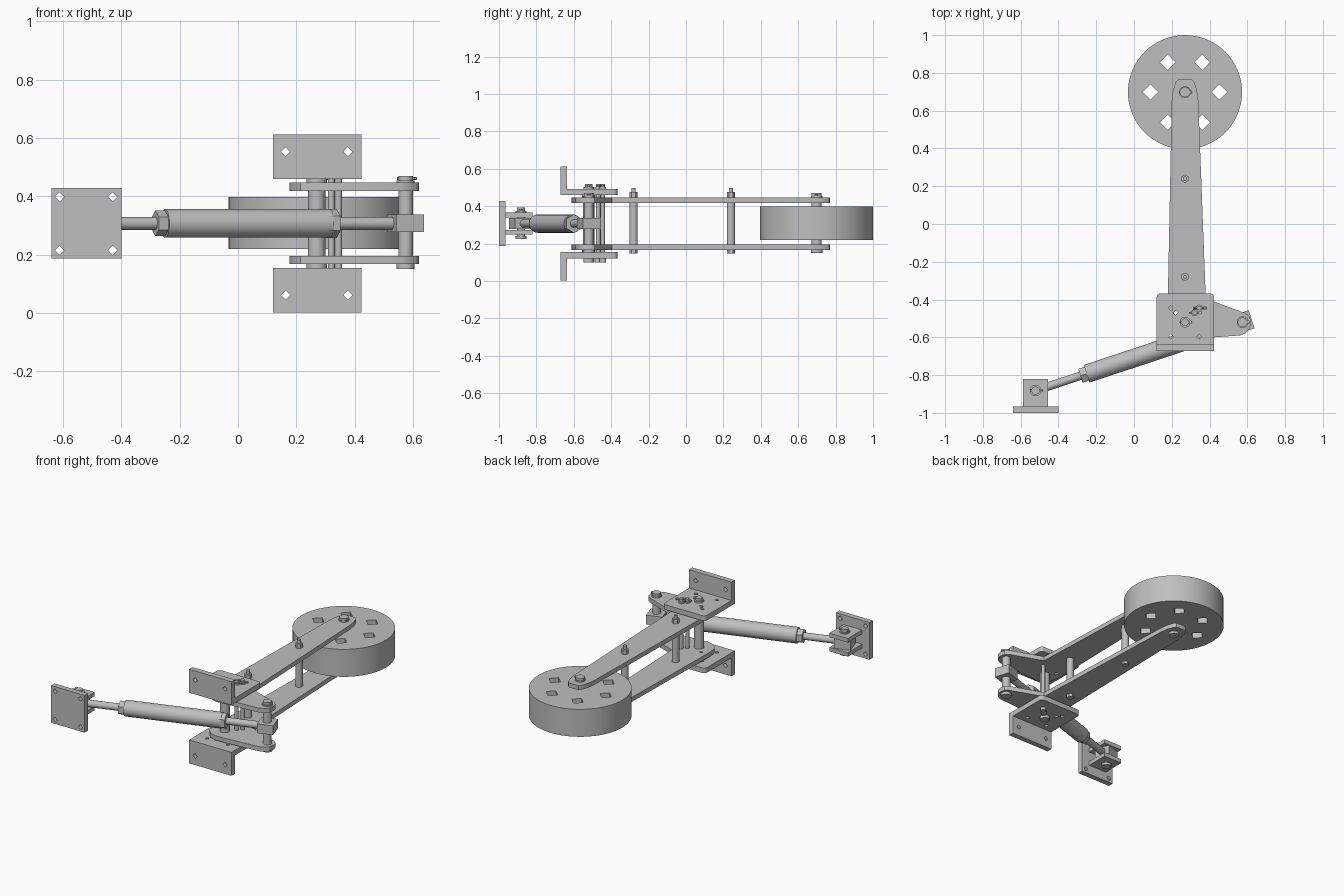
import bpy, bmesh
from math import pi, cos, sin, atan2, hypot, radians
from mathutils import Matrix, Vector

cube = bpy.data.objects.get("Cube")
if cube:
    bpy.data.objects.remove(cube)

steel = bpy.data.materials.new("plain_steel")
STEEL = (0.52, 0.52, 0.52, 1)
steel.diffuse_color = STEEL
steel.use_nodes = True
steel.node_tree.nodes["Principled BSDF"].inputs["Base Color"].default_value = STEEL

MID = 0.307                     # height of the mirror plane
DOWN = Matrix.Translation((0, 0, 2 * MID)) @ Matrix.Diagonal((1, 1, -1, 1))
UPRIGHT = Matrix.Rotation(pi / 2, 4, 'X')


def finish(name, bm, matrix=Matrix()):
    """Place the mesh, shade it and link it."""
    bm.transform(matrix)
    bmesh.ops.recalc_face_normals(bm, faces=bm.faces)
    me = bpy.data.meshes.new(name)
    bm.to_mesh(me)
    bm.free()
    me.materials.append(steel)
    ob = bpy.data.objects.new(name, me)
    bpy.context.collection.objects.link(ob)
    bpy.ops.object.select_all(action='DESELECT')
    ob.select_set(True)
    bpy.context.view_layer.objects.active = ob
    bpy.ops.object.shade_smooth_by_angle(angle=radians(30))
    return ob


def ring(x, y, r, n):
    return [(x + r * cos(2 * pi * i / n), y + r * sin(2 * pi * i / n)) for i in range(n)]


def plate(name, outline, z0, z1, holes=(), hole_r=0.016, matrix=Matrix()):
    """Flat plate from an outline, with four-sided holes cut through."""
    cu = bpy.data.curves.new(name, 'CURVE')
    cu.dimensions = '2D'
    cu.fill_mode = 'BOTH'
    cu.extrude = (z1 - z0) / 2
    for loop in [outline] + [ring(x, y, hole_r, 4) for x, y in holes]:
        sp = cu.splines.new('POLY')
        sp.points.add(len(loop) - 1)
        for p, (x, y) in zip(sp.points, loop):
            p.co = (x, y, 0, 1)
        sp.use_cyclic_u = True
    tmp = bpy.data.objects.new(name, cu)
    me = bpy.data.meshes.new_from_object(tmp)
    bm = bmesh.new()
    bm.from_mesh(me)
    bmesh.ops.remove_doubles(bm, verts=bm.verts, dist=1e-5)
    bpy.data.objects.remove(tmp)
    bpy.data.curves.remove(cu)
    bpy.data.meshes.remove(me)
    return finish(name, bm, matrix @ Matrix.Translation((0, 0, (z0 + z1) / 2)))


def rect(x0, x1, y0, y1, r=0.0):
    """Rectangle outline whose far (+y) corners are rounded by r."""
    pts = [(x0, y0), (x1, y0)]
    if not r:
        return pts + [(x1, y1), (x0, y1)]
    for cx, start in ((x1 - r, 0), (x0 + r, pi / 2)):
        pts += [(cx + r * cos(start + i * pi / 8), y1 - r + r * sin(start + i * pi / 8))
                for i in range(5)]
    return pts


def rod(name, a, b, r, sides=24):
    """Cylinder or prism between two points."""
    a, b = Vector(a), Vector(b)
    d = b - a
    bm = bmesh.new()
    bmesh.ops.create_cone(bm, cap_ends=True, segments=sides, radius1=r, radius2=r, depth=d.length)
    return finish(name, bm, Matrix.Translation((a + b) / 2) @ d.to_track_quat('Z', 'Y').to_matrix().to_4x4())


def post(name, x, y, z0, z1, r, sides=24):
    return rod(name, (x, y, z0), (x, y, z1), r, sides)


def cotter(name, x, y, z):
    """Split pin through the end of a pin, with a small eye."""
    rod(name, (x - 0.03, y, z), (x + 0.038, y, z), 0.005, 8)
    post(name + "_eye", x + 0.03, y, z - 0.004, z + 0.004, 0.009, 8)


# Wheel with six openings
WX, WY = 0.27, 0.698
plate("wheel", ring(WX, WY, 0.302, 64), 0.22, 0.398,
      ring(WX, WY, 0.183, 6), 0.041)

# Cranked swing arms and angle brackets, mirrored top and bottom
arm_outline = [(0.177, -0.5), (0.2, 0.66), (0.207, 0.71), (0.22, 0.75), (0.235, 0.766),
               (0.27, 0.769), (0.305, 0.766), (0.32, 0.75), (0.333, 0.71), (0.34, 0.66),
               (0.38, -0.395), (0.59, -0.472), (0.612, -0.49), (0.62, -0.52),
               (0.612, -0.555), (0.59, -0.578), (0.56, -0.59), (0.27, -0.611),
               (0.215, -0.595), (0.185, -0.555)]
for side, m in (("upper", Matrix()), ("lower", DOWN)):
    plate(side + "_swing_arm", arm_outline, 0.418, 0.447, [(0.22, -0.47)], 0.012, m)
    plate(side + "_bracket_shelf", rect(0.12, 0.424, -0.67, -0.367, 0.022), 0.46, 0.493,
          [(0.195, -0.445), (0.22, -0.47), (0.195, -0.595), (0.345, -0.595)], 0.013, m)
    plate(side + "_bracket_flange", rect(0.12, 0.424, 0.46, 0.612), 0.637, 0.672,
          [(0.163, 0.553), (0.377, 0.553)], 0.016, m @ UPRIGHT)
    plate(side + "_pivot_washer", ring(0.27, -0.52, 0.035, 24), 0.447, 0.46, matrix=m)

# Main pivot pin
post("pivot_tube", 0.27, -0.52, 0.155, 0.46, 0.03)
post("pivot_pin", 0.27, -0.52, 0.1, 0.52, 0.02)
post("pivot_pin_head", 0.27, -0.52, 0.1, 0.12, 0.028)
post("pivot_pin_washer", 0.27, -0.52, 0.493, 0.503, 0.028)
cotter("pivot_cotter", 0.27, -0.52, 0.51)

# Two slim stop pins beside the pivot
for i, (x, y) in enumerate(((0.32, -0.47), (0.345, -0.445)), 1):
    n = f"stop_pin_{i}"
    post(n, x, y, 0.1, 0.52, 0.012, 16)
    post(n + "_head", x, y, 0.1, 0.12, 0.018, 16)
    post(n + "_washer", x, y, 0.493, 0.503, 0.018, 16)
    cotter(n + "_cotter", x, y, 0.51)

# Spacer tubes between the arms, bolted through
for n, y in (("front_spacer", -0.28), ("rear_spacer", 0.24)):
    post(n, 0.27, y, 0.195, 0.418, 0.022)
    post(n + "_bolt", 0.27, y, 0.147, 0.497, 0.011, 16)
    post(n + "_bolt_head", 0.27, y, 0.147, 0.166, 0.022, 6)
    post(n + "_nut", 0.27, y, 0.447, 0.475, 0.022, 6)

# Wheel axle and crank pin share one design
for n, x, y, r in (("axle", WX, WY, 0.027), ("crank_pin", 0.575, -0.52, 0.025)):
    post(n, x, y, 0.152, 0.47, r)
    post(n + "_head", x, y, 0.15, 0.167, 0.031)
    post(n + "_washer", x, y, 0.447, 0.455, 0.031)
    cotter(n + "_cotter", x, y, 0.461)

# Wall clevis
plate("clevis_base", rect(-0.64, -0.4, 0.187, 0.428), 0.965, 1.0,
      [(x, z) for x in (-0.612, -0.43) for z in (0.215, 0.398)], 0.016, UPRIGHT)
for side, m in (("upper", Matrix()), ("lower", DOWN)):
    plate(side + "_clevis_tab", rect(-0.587, -0.455, -0.966, -0.82), 0.34, 0.366, matrix=m)
CX, CY = -0.521, -0.882
post("clevis_pin", CX, CY, 0.225, 0.392, 0.022)
post("clevis_pin_head", CX, CY, 0.225, 0.24, 0.03)
post("clevis_pin_washer", CX, CY, 0.366, 0.374, 0.03)
cotter("clevis_cotter", CX, CY, 0.382)

# Strut from the clevis to the crank pin
dx, dy = 0.575 - CX, -0.52 - CY
length = hypot(dx, dy)
turn = Matrix.Translation((CX, CY, MID)) @ Matrix.Rotation(atan2(dy, dx), 4, 'Z')
for n, a, b, r, sides in (("strut_rod", 0, length, 0.022, 24),
                          ("barrel", 0.285, 0.88, 0.049, 32),
                          ("outer_gland", 0.25, 0.3, 0.044, 6),
                          ("inner_gland", 0.865, 0.905, 0.05, 6)):
    rod(n, turn @ Vector((a, 0, 0)), turn @ Vector((b, 0, 0)), r, sides)
for n, t in (("clevis_rod_end", 0), ("crank_rod_end", length)):
    plate(n, rect(t - 0.05, t + 0.05, -0.05, 0.05), -0.03, 0.03, matrix=turn)
